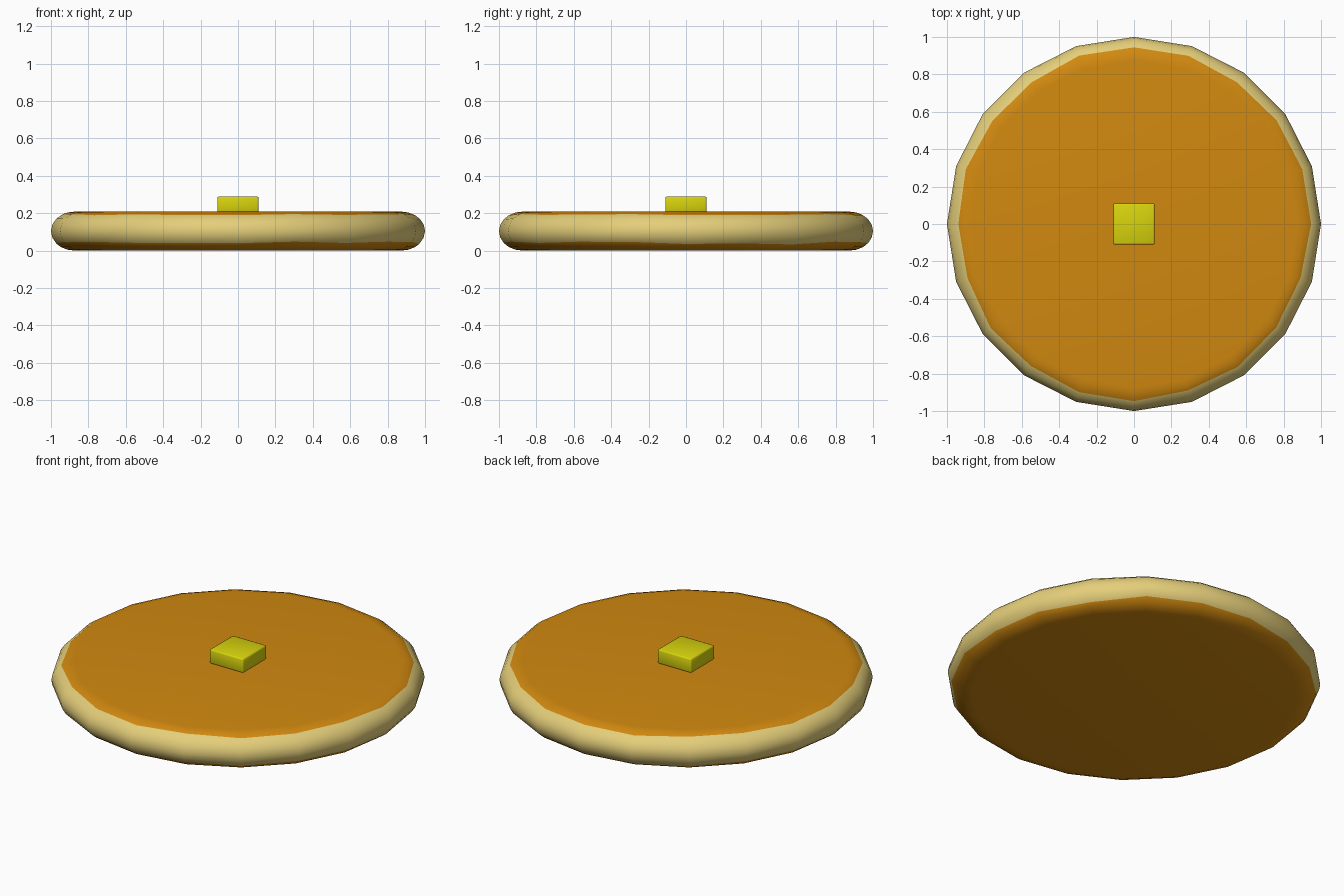
import bpy, bmesh, math, random

if "Cube" in bpy.data.objects:
    bpy.data.objects.remove(bpy.data.objects["Cube"])

random.seed(4)


def material(name, rgb):
    m = bpy.data.materials.new(name)
    m.diffuse_color = (*rgb, 1)
    m.use_nodes = True
    m.node_tree.nodes["Principled BSDF"].inputs["Base Color"].default_value = m.diffuse_color
    return m


browned = material("browned crust", (0.64, 0.25, 0.005))
batter = material("pale batter", (0.78, 0.62, 0.195))
yellow = material("butter yellow", (0.69, 0.66, 0.004))


def finish(name, bm, mats, angle):
    me = bpy.data.meshes.new(name)
    bm.to_mesh(me)
    bm.free()
    ob = bpy.data.objects.new(name, me)
    bpy.context.collection.objects.link(ob)
    for m in mats:
        me.materials.append(m)
    bpy.ops.object.select_all(action='DESELECT')
    ob.select_set(True)
    bpy.context.view_layer.objects.active = ob
    bpy.ops.object.shade_smooth_by_angle(angle=math.radians(angle))
    return ob


# Pancake: 20-sided disc with a rounded rim; the pale band has a wavy border
SIDES, H, RIM = 20, 0.208, 0.125
bm = bmesh.new()
columns = []
for i in range(SIDES):
    a = math.tau * i / SIDES
    low = -37 + random.uniform(-7, 5)
    high = 58 + random.uniform(-4, 4)
    angles = [-90, -72, -54, low, low / 2, 0, high / 3, high * 2 / 3, high, 74, 90]
    col = []
    for t in map(math.radians, angles):
        r = 1 - RIM + RIM * math.cos(t)
        z = H / 2 * (1 + math.sin(t))
        col.append(bm.verts.new((r * math.cos(a), r * math.sin(a), z)))
    columns.append(col)
for i in range(SIDES):
    c, d = columns[i], columns[(i + 1) % SIDES]
    for k in range(len(c) - 1):
        f = bm.faces.new((c[k], d[k], d[k + 1], c[k + 1]))
        f.material_index = 1 if 3 <= k < 8 else 0
bm.faces.new([c[-1] for c in columns])
bm.faces.new([c[0] for c in reversed(columns)])
finish("pancake", bm, [browned, batter], 40)

# Butter pat: small slab with softened edges
bm = bmesh.new()
bmesh.ops.create_cube(bm, size=1)
for v in bm.verts:
    v.co = (v.co.x * 0.22, v.co.y * 0.22, 0.247 + v.co.z * 0.084)
bmesh.ops.bevel(bm, geom=bm.edges[:], offset=0.008, segments=2,
                profile=0.5, affect='EDGES')
finish("butter_pat", bm, [yellow], 50)
